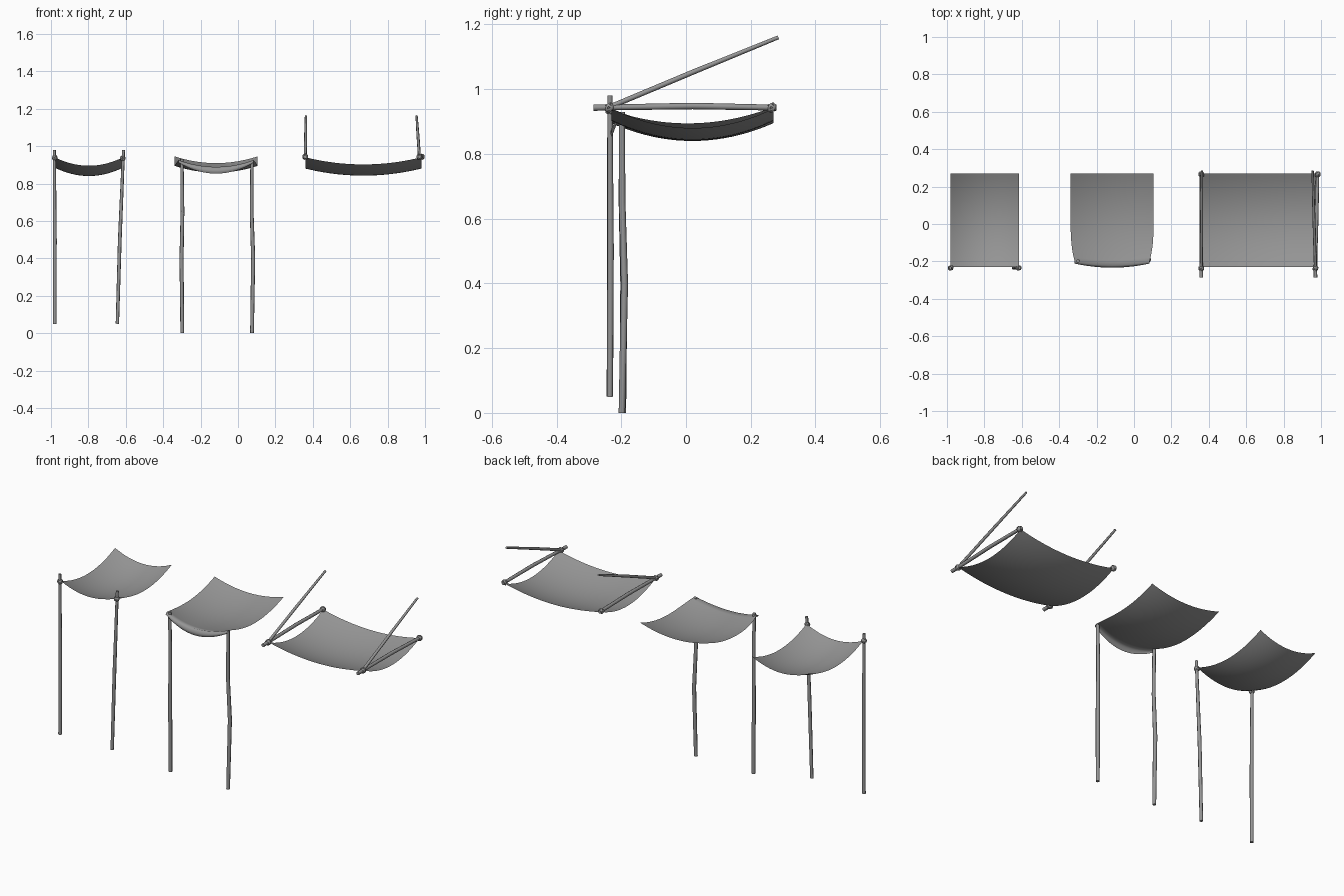
import bpy, bmesh, math
from mathutils import Vector

cube = bpy.data.objects.get("Cube")
if cube:
    bpy.data.objects.remove(cube)

grey = bpy.data.materials.new("plain grey")
grey.use_nodes = True
COLOUR = (0.3, 0.3, 0.3, 1)
grey.diffuse_color = COLOUR
grey.node_tree.nodes["Principled BSDF"].inputs["Base Color"].default_value = COLOUR


def finish(bm, name, angle):
    mesh = bpy.data.meshes.new(name)
    bm.to_mesh(mesh)
    bm.free()
    mesh.materials.append(grey)
    obj = bpy.data.objects.new(name, mesh)
    bpy.context.collection.objects.link(obj)
    bpy.ops.object.select_all(action='DESELECT')
    obj.select_set(True)
    bpy.context.view_layer.objects.active = obj
    bpy.ops.object.shade_smooth_by_angle(angle=math.radians(angle))
    return obj


def pole(name, points, radii, sides=8):
    """Rough wooden stick through the points, with a radius at each."""
    pts = [Vector(p) for p in points]
    axis = (pts[-1] - pts[0]).normalized()
    side = axis.cross(Vector((0, 1, 0)) if abs(axis.z) > 0.8 else Vector((0, 0, 1))).normalized()
    other = axis.cross(side)
    bm = bmesh.new()
    rings = []
    for p, r in zip(pts, radii):
        turns = [2 * math.pi * i / sides for i in range(sides)]
        rings.append([bm.verts.new(p + r * (side * math.cos(t) + other * math.sin(t)))
                      for t in turns])
    for a, b in zip(rings, rings[1:]):
        for i in range(sides):
            j = (i + 1) % sides
            bm.faces.new((a[i], a[j], b[j], b[i]))
    bm.faces.new(rings[0][::-1])
    bm.faces.new(rings[-1])
    return finish(bm, name, 50)


def knot(name, centre, size=0.012):
    """Rope lashing: crossed loops around a small core."""
    bm = bmesh.new()
    bmesh.ops.create_icosphere(bm, subdivisions=2, radius=size, )
    bmesh.ops.translate(bm, verts=bm.verts, vec=centre)
    finish(bm, name + "_core", 60)
    for k, tilt in enumerate([(0.5, 0.4, 0), (-0.5, -0.4, 0), (1.3, 0, 0.6), (1.3, 0, -0.6)]):
        bpy.ops.mesh.primitive_torus_add(
            major_radius=size, minor_radius=0.0038, major_segments=16,
            minor_segments=6, location=centre, rotation=tilt)
        loop = bpy.context.object
        loop.name = f"{name}_loop_{k + 1}"
        loop.data.materials.append(grey)
        bpy.ops.object.shade_smooth_by_angle(angle=math.radians(60))


def canopy(name, place, flap=0, n=20):
    """Sagging cloth; place maps (u, v) in -1..1 to a point, flap adds a front hem."""
    bm = bmesh.new()
    rows = []
    for k in range(flap, 0, -1):
        t = k / flap
        row = []
        for i in range(n + 1):
            u = 2 * i / n - 1
            p = place(u, -1)
            hang = 0.4 + 0.6 * (1 - u * u)
            p += Vector((0, -0.012 * math.sin(math.pi * t * 0.8), -0.036 * t * hang))
            row.append(bm.verts.new(p))
        rows.append(row)
    for j in range(n + 1):
        rows.append([bm.verts.new(place(2 * i / n - 1, 2 * j / n - 1)) for i in range(n + 1)])
    for a, b in zip(rows, rows[1:]):
        for i in range(n):
            bm.faces.new((a[i], a[i + 1], b[i + 1], b[i]))
    return finish(bm, name, 70)


def flat_cloth(x0, x1, across, along):
    def place(u, v):
        z = 0.94 - across * (1 - u * u) - along * (1 - v * v)
        return Vector(((x0 + x1) / 2 + u * (x1 - x0) / 2, 0.02 + 0.25 * v, z))
    return place


def gathered_cloth(u, v):
    front = max(0, -v) ** 3
    half = 0.222 - 0.022 * front
    bow = 0.022 * (1 - u * u) * front
    z = 0.945 - 0.02 * (1 - v) / 2 - 0.036 * (1 - u * u) - 0.04 * (1 - v * v)
    return Vector((-0.117 + half * u, 0.035 + 0.235 * v - bow, z))


# Narrow awning on two lashed posts
canopy("narrow_canopy", flat_cloth(-0.98, -0.615, 0.045, 0.055))
pole("narrow_right_post", [(-0.98, -0.235, 0.05), (-0.979, -0.234, 0.5), (-0.982, -0.235, 0.98)],
     [0.01, 0.01, 0.008])
pole("narrow_left_post", [(-0.645, -0.235, 0.05), (-0.632, -0.233, 0.5), (-0.612, -0.235, 0.98)],
     [0.009, 0.01, 0.008])
knot("narrow_right_knot", (-0.98, -0.235, 0.938))
knot("narrow_left_knot", (-0.616, -0.235, 0.935))

# Middle awning with its front hem folded over the posts
canopy("middle_canopy", gathered_cloth, flap=4)
pole("middle_right_post", [(-0.298, -0.195, 0), (-0.302, -0.192, 0.4), (-0.297, -0.198, 0.65),
                           (-0.3, -0.198, 0.93)], [0.01, 0.011, 0.01, 0.009])
pole("middle_left_post", [(0.075, -0.198, 0), (0.081, -0.19, 0.4), (0.073, -0.197, 0.65),
                          (0.075, -0.198, 0.92)], [0.01, 0.011, 0.01, 0.009])

# Wide awning on two side rails with slanting stays
canopy("wide_canopy", flat_cloth(0.36, 0.98, 0.038, 0.06))
for side, x_front, x_back, x_tip in [("right", 0.36, 0.36, 0.363), ("left", 0.97, 0.982, 0.955)]:
    pole(f"wide_{side}_rail", [(x_front, -0.285, 0.943), (x_front, -0.22, 0.944),
                               ((x_front + x_back) / 2, 0.02, 0.948), (x_back, 0.28, 0.943)],
         [0.01, 0.009, 0.01, 0.009])
    pole(f"wide_{side}_stay", [(x_front, -0.24, 0.943), ((x_front + x_tip) / 2, 0.02, 1.052),
                               (x_tip, 0.285, 1.16)], [0.008, 0.008, 0.006])
    knot(f"wide_{side}_front_knot", (x_front, -0.237, 0.943), 0.013)
    knot(f"wide_{side}_back_knot", (x_back, 0.265, 0.943), 0.013)
